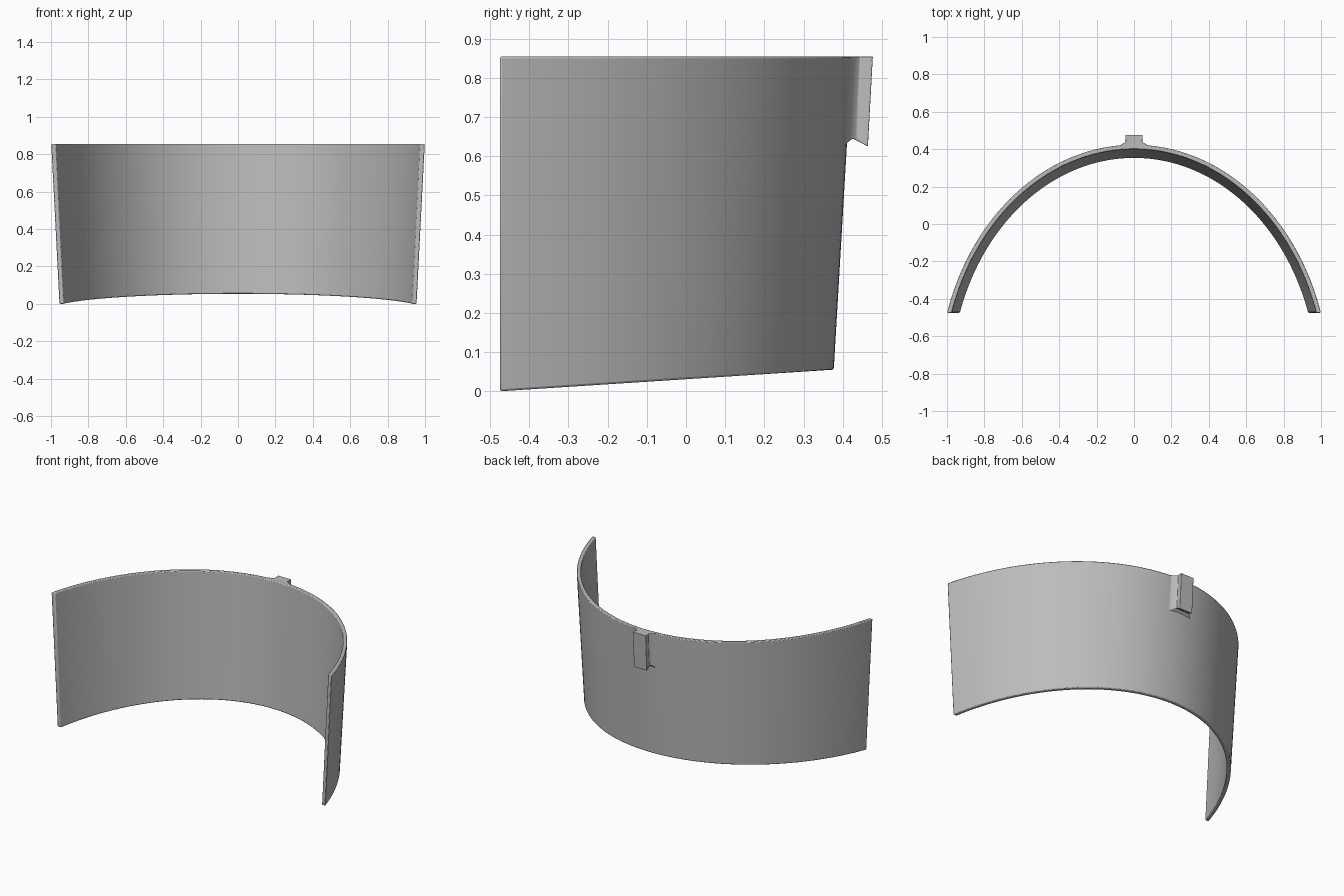
import bpy
import bmesh
from math import asin, cos, sin, pi

cube = bpy.data.objects.get("Cube")
if cube:
    bpy.data.objects.remove(cube, do_unlink=True)

TOP, FRONT, CENTRE_Y = 0.855, -0.475, -0.85
THICK, STEPS = 0.024, 96

grey = bpy.data.materials.new("plain_grey")
grey.use_nodes = True
colour = (0.5, 0.5, 0.5, 1)
grey.diffuse_color = colour
grey.node_tree.nodes["Principled BSDF"].inputs["Base Color"].default_value = colour


def finish(name, bm, bevel):
    """Turn a bmesh into a smooth object with softened edges."""
    bmesh.ops.recalc_face_normals(bm, faces=bm.faces)
    mesh = bpy.data.meshes.new(name)
    bm.to_mesh(mesh)
    bm.free()
    mesh.materials.append(grey)
    obj = bpy.data.objects.new(name, mesh)
    bpy.context.collection.objects.link(obj)
    bpy.ops.object.select_all(action='DESELECT')
    obj.select_set(True)
    bpy.context.view_layer.objects.active = obj
    bpy.ops.object.shade_smooth_by_angle(angle=pi / 6)
    mod = obj.modifiers.new("soft_edges", 'BEVEL')
    mod.width, mod.segments = bevel, 2
    mod.limit_method, mod.angle_limit = 'ANGLE', pi / 4


def arc_point(t, z, inset):
    """Point on the tapered elliptical wall, t from 0 (right end) to 1 (left end)."""
    f = z / TOP
    rx = 1.004 + 0.042 * f - inset
    ry = 1.224 + 0.05 * f - inset
    start = asin((FRONT - CENTRE_Y) / ry)
    a = pi - start - t * (pi - 2 * start)
    return (rx * cos(a), CENTRE_Y + ry * sin(a), z)


def bottom_point(t, inset):
    """Point on the lower rim, which rises evenly towards the back."""
    z = 0.0
    for _ in range(4):
        z = max(0, 0.055 * (arc_point(t, z, inset)[1] - FRONT) / 0.85)
    return arc_point(t, z, inset)


def loft(name, sections, bevel):
    """Skin a row of four-cornered sections and close both ends."""
    bm = bmesh.new()
    rows = [[bm.verts.new(c) for c in corners] for corners in sections]
    for a, b in zip(rows, rows[1:]):
        for k in range(4):
            n = (k + 1) % 4
            bm.faces.new((a[k], a[n], b[n], b[k]))
    bm.faces.new(rows[0])
    bm.faces.new(rows[-1])
    finish(name, bm, bevel)


# Curved wall: a thin section carried round the arc
wall = []
for i in range(STEPS + 1):
    t = i / STEPS
    wall.append((bottom_point(t, 0), arc_point(t, TOP, 0),
                 arc_point(t, TOP, THICK), bottom_point(t, THICK)))
loft("curved_wall", wall, 0.005)

# Rear clip: flared neck and block; half width, depth, underside height
outline = [(0.086, 0.414, 0.622), (0.064, 0.427, 0.637), (0.048, 0.437, 0.645),
           (0.042, 0.446, 0.641), (0.046, 0.454, 0.637), (0.046, 0.477, 0.625)]
clip = []
for w, y, low in outline:
    y_low = y - 0.055 * (TOP - low)
    clip.append(((-w, y_low, low), (-w, y, TOP), (w, y, TOP), (w, y_low, low)))
loft("rear_clip", clip, 0.002)
